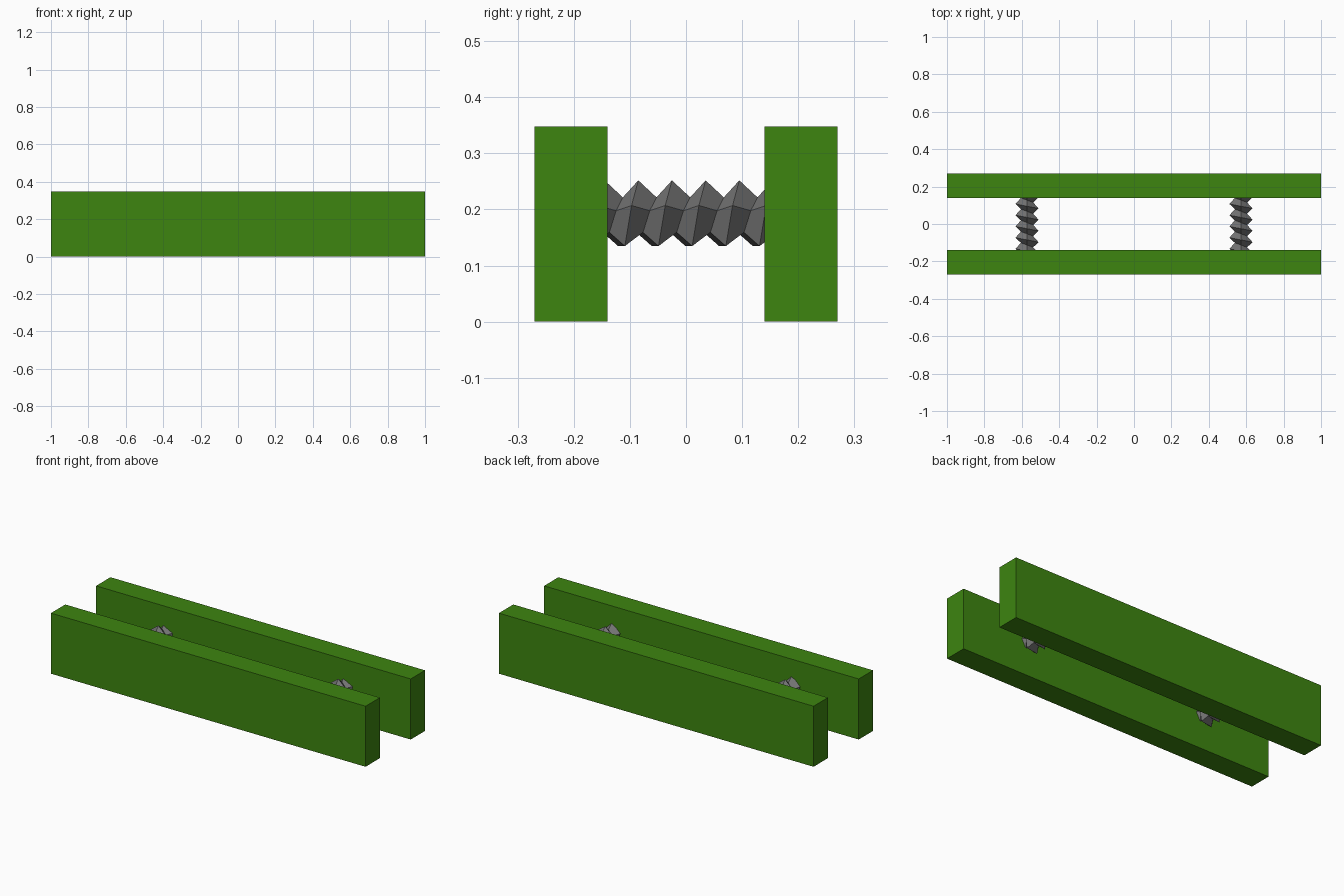
import bpy, bmesh, math

if "Cube" in bpy.data.objects:
    bpy.data.objects.remove(bpy.data.objects["Cube"])


def material(name, rgb):
    m = bpy.data.materials.new(name)
    m.diffuse_color = (*rgb, 1.0)
    m.use_nodes = True
    m.node_tree.nodes["Principled BSDF"].inputs["Base Color"].default_value = m.diffuse_color
    return m


green = material("green paint", (0.047, 0.235, 0.005))
steel = material("dark steel", (0.17, 0.17, 0.17))


def add_object(name, bm, mat):
    bmesh.ops.recalc_face_normals(bm, faces=bm.faces[:])
    me = bpy.data.meshes.new(name)
    bm.to_mesh(me)
    bm.free()
    me.materials.append(mat)
    ob = bpy.data.objects.new(name, me)
    bpy.context.collection.objects.link(ob)
    return ob


def board(name, y):
    bm = bmesh.new()
    bmesh.ops.create_cube(bm, size=1.0)
    for v in bm.verts:
        v.co.x *= 2.0
        v.co.y = v.co.y * 0.13 + y
        v.co.z = (v.co.z + 0.5) * 0.348
    return add_object(name, bm, green)


def threaded_rod(name, cx, cz=0.187, crest=0.0647, root=0.0345,
                 pitch=0.06, sides=5, half=0.205, first_crest=-0.025):
    """Five-sided helical thread along y, trimmed at both ends."""
    bm = bmesh.new()
    rows = []
    turns = range(-6, 7)
    # zigzag profile turned one full revolution, advancing one pitch
    for s in range(sides + 1):
        a = math.pi / 2 - 2 * math.pi * s / sides
        row = []
        for k in turns:
            for off, r in ((0.0, crest), (0.54, root)):
                y = first_crest + pitch * (k + off - s / sides)
                row.append(bm.verts.new((cx + r * math.cos(a), y, cz + r * math.sin(a))))
        rows.append(row)
    for a, b in zip(rows, rows[1:]):
        for i in range(len(a) - 1):
            bm.faces.new((a[i], a[i + 1], b[i + 1], b[i]))
    bmesh.ops.remove_doubles(bm, verts=bm.verts[:], dist=1e-5)
    # trim the ends inside the boards and cap them
    for sign in (-1, 1):
        geom = bm.verts[:] + bm.edges[:] + bm.faces[:]
        bmesh.ops.bisect_plane(bm, geom=geom, plane_co=(0, sign * half, 0),
                               plane_no=(0, sign, 0), clear_outer=True)
    bmesh.ops.holes_fill(bm, edges=[e for e in bm.edges if e.is_boundary], sides=0)
    return add_object(name, bm, steel)


# two long jaws
board("front_jaw", -0.205)
board("back_jaw", 0.205)

# two clamping screws between them
threaded_rod("left_screw", -0.572)
threaded_rod("right_screw", 0.572)
